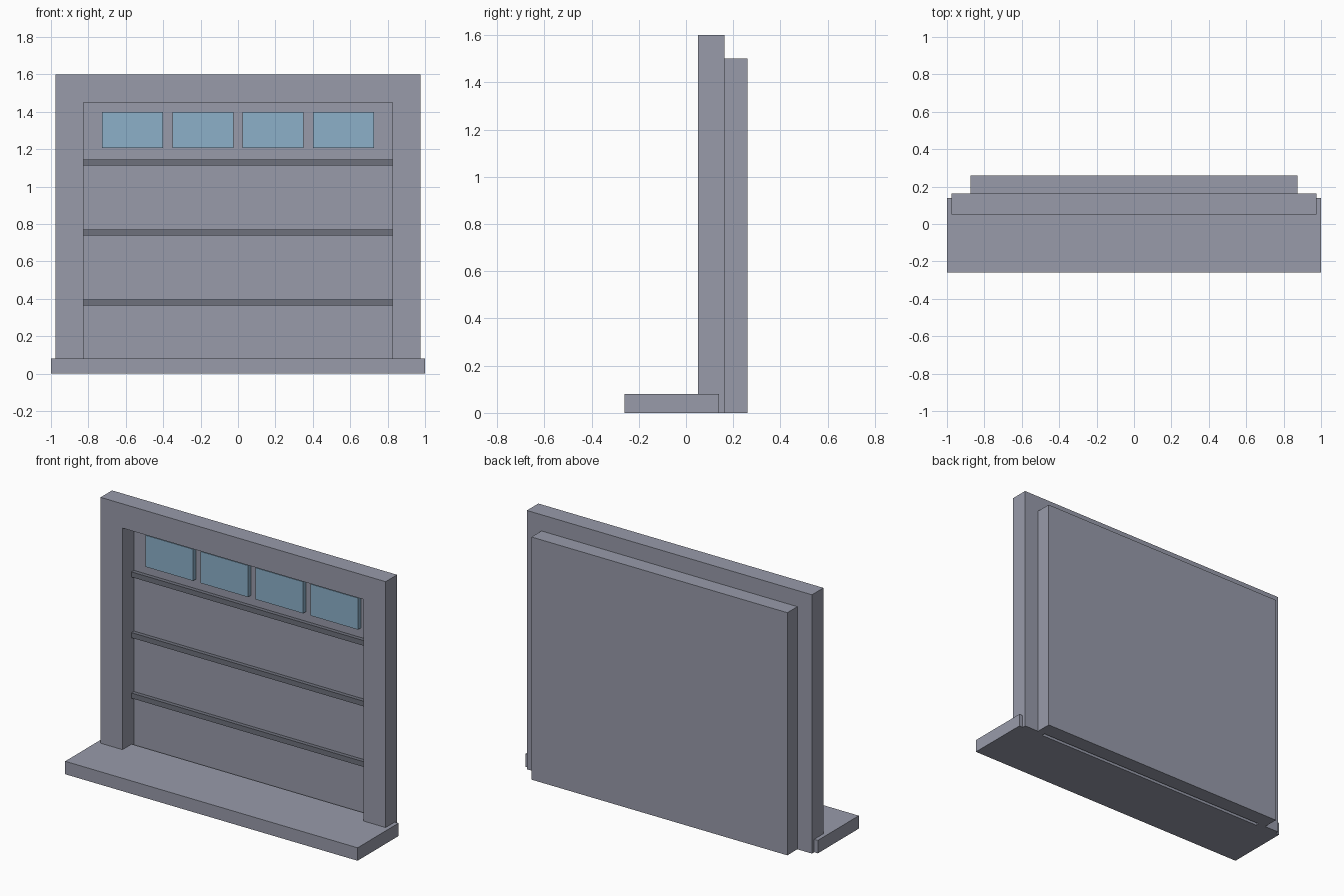
import bpy
import bmesh

cube = bpy.data.objects.get("Cube")
if cube:
    bpy.data.objects.remove(cube, do_unlink=True)


def material(name, color):
    mat = bpy.data.materials.new(name)
    mat.use_nodes = True
    mat.diffuse_color = (*color, 1)
    mat.node_tree.nodes["Principled BSDF"].inputs["Base Color"].default_value = (*color, 1)
    return mat


grey = material("grey_paint", (0.314, 0.328, 0.402))
dark = material("dark_grey_trim", (0.156, 0.165, 0.202))
glass = material("blue_glass", (0.262, 0.434, 0.584))


def finish(name, bm, mat):
    bmesh.ops.recalc_face_normals(bm, faces=bm.faces)
    mesh = bpy.data.meshes.new(name)
    bm.to_mesh(mesh)
    bm.free()
    mesh.materials.append(mat)
    obj = bpy.data.objects.new(name, mesh)
    bpy.context.collection.objects.link(obj)
    return obj


def box(name, x, y, z, mat):
    """Box spanning the (low, high) range on each axis."""
    bm = bmesh.new()
    bmesh.ops.create_cube(bm, size=1)
    for v in bm.verts:
        v.co = [r[0] if c < 0 else r[1] for c, r in zip(v.co, (x, y, z))]
    return finish(name, bm, mat)


FRONT, BACK = 0.05, 0.162    # depth range of the frame
DOOR_TOP, OPEN_X = 1.45, 0.825

# Ground slab in front of the door
box("threshold_slab", (-1, 1), (-0.26, 0.14), (0, 0.08), grey)

# Door frame: an upside-down U profile extruded backwards
half = [(OPEN_X, 0), (0.975, 0), (0.975, 1.6)]
profile = half + [(-x, z) for x, z in reversed(half)]
profile += [(-OPEN_X, DOOR_TOP), (OPEN_X, DOOR_TOP)]
bm = bmesh.new()
face = bm.faces.new([bm.verts.new((x, FRONT, z)) for x, z in profile])
ext = bmesh.ops.extrude_face_region(bm, geom=[face], use_keep_orig=True)
moved = [g for g in ext["geom"] if isinstance(g, bmesh.types.BMVert)]
bmesh.ops.translate(bm, verts=moved, vec=(0, BACK - FRONT, 0))
finish("door_frame", bm, grey)

# Door leaf behind the frame
box("door_panel", (-0.875, 0.875), (BACK, 0.26), (0, 1.5), grey)

# Horizontal strips between the door sections
for i, z in enumerate((0.381, 0.755, 1.13)):
    box(f"section_strip_{i + 1}", (-OPEN_X, OPEN_X), (BACK - 0.025, BACK + 0.01),
        (z - 0.016, z + 0.016), dark)

# Row of windows in the top section
for i in range(4):
    x = (i - 1.5) * 0.376
    box(f"window_{i + 1}", (x - 0.163, x + 0.163), (BACK - 0.028, BACK + 0.01),
        (1.205, 1.4), glass)
